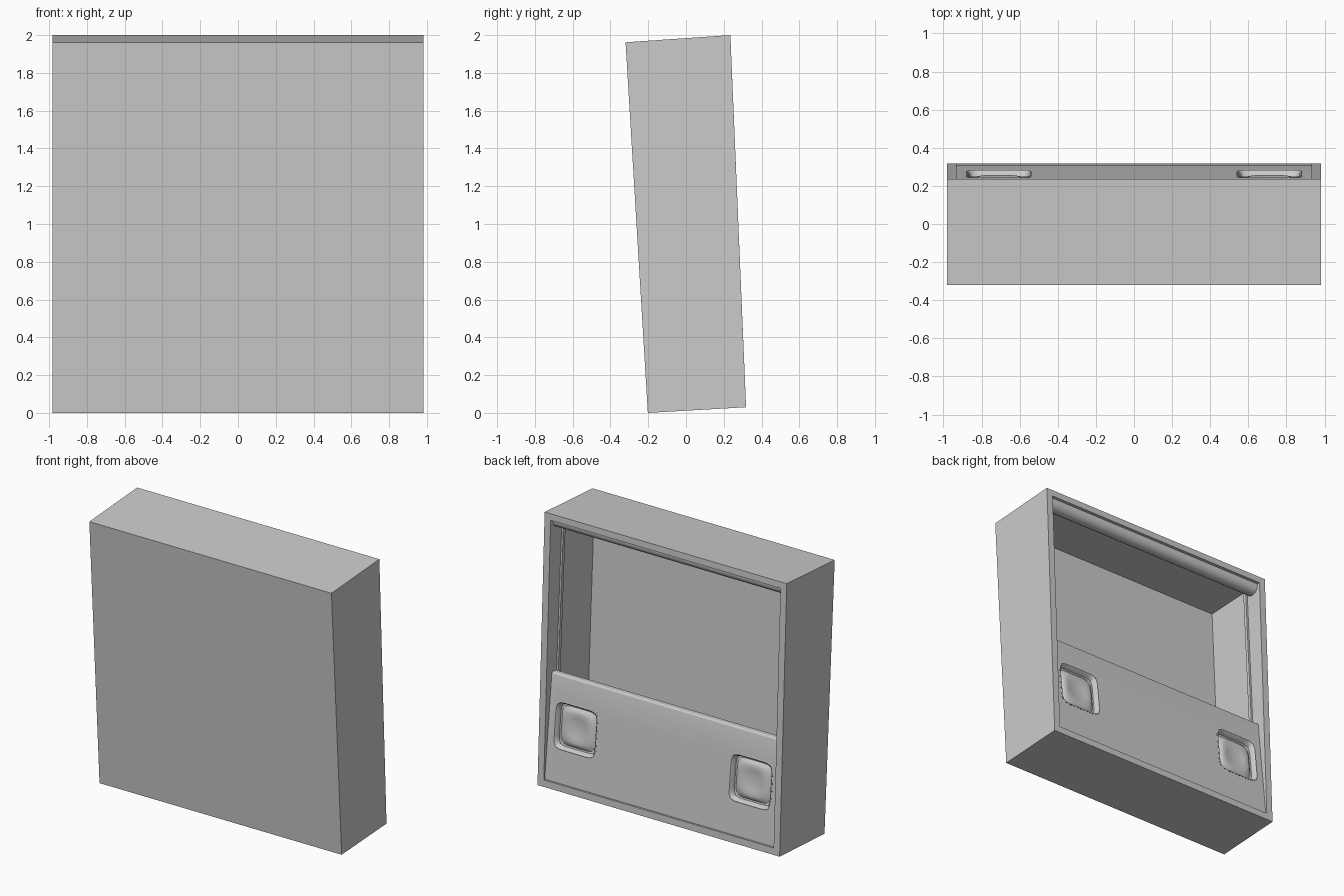
import bpy, bmesh, math
from mathutils import Vector

if "Cube" in bpy.data.objects:
    bpy.data.objects.remove(bpy.data.objects["Cube"])


def finish(name, bm, smooth=False):
    bmesh.ops.recalc_face_normals(bm, faces=bm.faces)
    me = bpy.data.meshes.new(name)
    bm.to_mesh(me)
    bm.free()
    ob = bpy.data.objects.new(name, me)
    bpy.context.collection.objects.link(ob)
    if smooth:
        bpy.ops.object.select_all(action='DESELECT')
        ob.select_set(True)
        bpy.context.view_layer.objects.active = ob
        bpy.ops.object.shade_smooth_by_angle(angle=math.radians(35))
    return ob


def loft(name, rings, cap_start=True, cap_end=True, smooth=False):
    """Skin a list of closed rings with equal point counts."""
    bm = bmesh.new()
    vs = [[bm.verts.new(p) for p in r] for r in rings]
    n = len(vs[0])
    for a, b in zip(vs, vs[1:]):
        for i in range(n):
            j = (i + 1) % n
            bm.faces.new((a[i], a[j], b[j], b[i]))
    if cap_start:
        bm.faces.new(vs[0])
    if cap_end:
        bm.faces.new(vs[-1])
    return finish(name, bm, smooth)


def prism(name, profile, x0, x1, smooth=False):
    """Extrude a (y, z) profile along x."""
    return loft(name, [[(x, y, z) for y, z in profile] for x in (x0, x1)], smooth=smooth)


def rect(x, low, high):
    return [(-x, *low), (x, *low), (x, *high), (-x, *high)]


# Leaning open-backed cabinet
loft("cabinet_shell", [
    rect(.982, (-.202, 0), (-.320, 1.962)),
    rect(.982, (.318, .03), (.235, 2.0)),
    rect(.932, (.316, .08), (.237, 1.953)),
    rect(.932, (-.175, .045), (-.272, 1.928)),
])

# Sloping lower panel with a rounded top edge; o = its middle, t = up, n = outward
n = Vector((0, .994, .109))
t = Vector((0, -.109, .994))
o = Vector((0, .262, .485))


def on_panel(x, h, d):
    return Vector((x, 0, 0)) + o + t * h + n * d


prof = [(-.405, 0), (-.405, -.05), (.355, -.05)]
prof += [(.340 + .015 * math.cos(a), -.015 + .015 * math.sin(a))
         for a in (i * math.pi / 8 for i in range(5))]
panel = prism("lower_panel", [on_panel(0, h, d).yz for h, d in prof], -.931, .931, True)


# Rounded-square speakers set into the panel
def ring(cx, r, p, d, count=48):
    pts = []
    for i in range(count):
        a = 2 * math.pi * i / count
        c, s = math.cos(a), math.sin(a)
        k = r / (abs(c) ** p + abs(s) ** p) ** (1 / p)
        pts.append(on_panel(cx + k * c, k * s, d))
    return pts


for side, cx in (("left", -.71), ("right", .71)):
    cutter = loft(side + "_speaker_cutter", [ring(cx, .171, 8, -.1), ring(cx, .171, 8, .1)])
    cutter.hide_render = True
    cutter.hide_viewport = True
    m = panel.modifiers.new("hole", 'BOOLEAN')
    m.operation = 'DIFFERENCE'
    m.object = cutter
    shape = [(.172, 8, .002), (.166, 8, .004), (.158, 8, -.004), (.150, 8, -.034),
             (.140, 6, -.036), (.125, 4, -.022), (.105, 3, -.016),
             (.075, 2.3, -.022), (.045, 2, -.026), (.015, 2, -.028)]
    loft(side + "_speaker", [ring(cx, *s) for s in shape], cap_start=False, smooth=True)

# Rounded bar under the top of the opening
bar = [(.215, 1.955)]
bar += [(.160 + .055 * math.cos(a), 1.937 - .052 * math.sin(a))
        for a in (i * math.pi / 10 for i in range(11))]
bar += [(.105, 1.955)]
prism("top_bar", bar, -.931, .931, True)

# Slim guide ribs down both side walls
for side, s in (("left", -1), ("right", 1)):
    prism(side + "_guide_rib", [(.105, 1.93), (.080, 1.93), (.145, .80), (.170, .80)],
          s * .935, s * .918)
